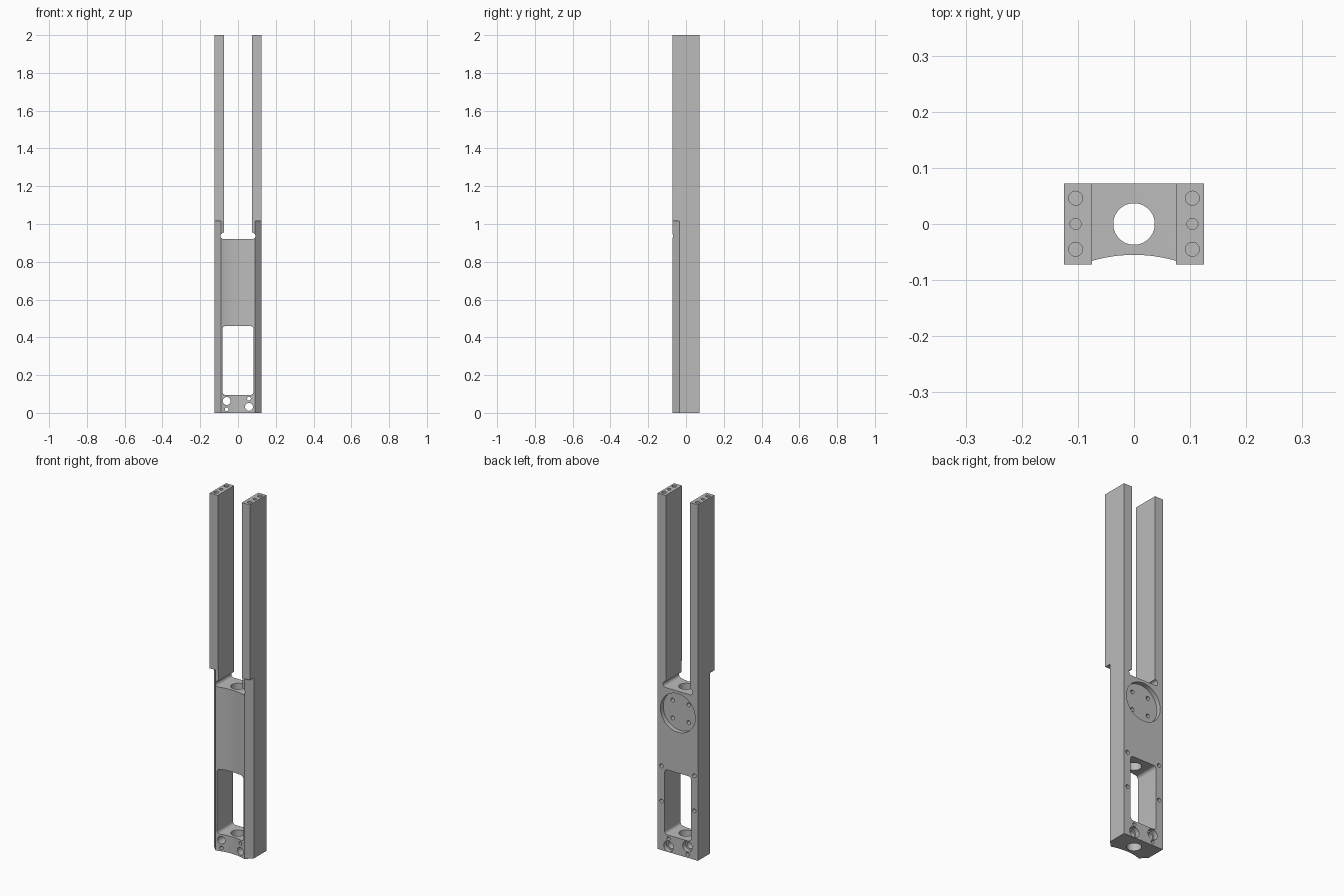
import bpy, bmesh, math

if "Cube" in bpy.data.objects:
    bpy.data.objects.remove(bpy.data.objects["Cube"], do_unlink=True)

HALF_W, HALF_D = 0.125, 0.0725

metal = bpy.data.materials.new("grey metal")
metal.use_nodes = True
GREY = (0.5, 0.5, 0.5, 1)
metal.diffuse_color = GREY
metal.node_tree.nodes["Principled BSDF"].inputs["Base Color"].default_value = GREY


def prism(name, points, axis, lo, hi):
    """Extrude an outline along z (outline in x, y) or along y (outline in x, z)."""
    def place(a, b, h):
        return (a, b, h) if axis == "z" else (a, h, b)
    bm = bmesh.new()
    low = [bm.verts.new(place(a, b, lo)) for a, b in points]
    high = [bm.verts.new(place(a, b, hi)) for a, b in points]
    bm.faces.new(low)
    bm.faces.new(high)
    n = len(points)
    for i in range(n):
        j = (i + 1) % n
        bm.faces.new((low[i], low[j], high[j], high[i]))
    bmesh.ops.recalc_face_normals(bm, faces=bm.faces)
    mesh = bpy.data.meshes.new(name)
    bm.to_mesh(mesh)
    bm.free()
    mesh.materials.append(metal)
    obj = bpy.data.objects.new(name, mesh)
    bpy.context.collection.objects.link(obj)
    return obj


def rect(x0, x1, y0, y1):
    return [(x0, y0), (x1, y0), (x1, y1), (x0, y1)]


def rounded(x0, x1, y0, y1, r, steps=8):
    pts = []
    corners = [(x1 - r, y1 - r), (x0 + r, y1 - r), (x0 + r, y0 + r), (x1 - r, y0 + r)]
    for q, (cx, cy) in enumerate(corners):
        for s in range(steps + 1):
            t = (q + s / steps) * math.pi / 2
            pts.append((cx + r * math.cos(t), cy + r * math.sin(t)))
    return pts


def circle(cx, cy, r, n=24):
    return [(cx + r * math.cos(2 * math.pi * i / n),
             cy + r * math.sin(2 * math.pi * i / n)) for i in range(n)]


body = prism("fork_frame", rect(-HALF_W, HALF_W, -HALF_D, HALF_D), "z", 0, 2)


def cut(points, axis, lo, hi):
    cutter = prism("cutter", points, axis, lo, hi)
    cutter.hide_render = True
    mod = body.modifiers.new("cut", "BOOLEAN")
    mod.operation = "DIFFERENCE"
    mod.solver = "EXACT"
    mod.object = cutter
    bpy.context.view_layer.objects.active = body
    bpy.ops.object.modifier_apply(modifier=mod.name)
    bpy.data.objects.remove(cutter, do_unlink=True)


# Lower front: hollow curved face between two chamfered corners
EDGE, SAG = 0.09, 0.0155
radius = (EDGE ** 2 + SAG ** 2) / (2 * SAG)
sweep = math.asin(EDGE / radius)
front = []
for i in range(25):
    t = -sweep + 2 * sweep * i / 24
    front.append((radius * math.sin(t), -0.055 - radius * (1 - math.cos(t))))
front += [(0.135, -0.0255), (0.135, -0.2), (-0.135, -0.2), (-0.135, -0.0255)]
cut(front, "z", -0.1, 1.015)

# Slot between the two prongs, with rounded relief at its foot
cut(rect(-0.075, 0.075, 0.94, 2.1), "y", -0.2, 0.2)
cut(rounded(-0.092, 0.092, 0.92, 0.954, 0.0165), "y", -0.2, 0.2)

# Lower window
cut(rounded(-0.082, 0.082, 0.095, 0.46, 0.017), "y", -0.2, 0.2)

# Vertical bore
cut(circle(0, 0, 0.037, 48), "z", -0.1, 0.935)

# Round recess in the back with four screw holes
cut(circle(0, 0.797, 0.108, 64), "y", HALF_D - 0.025, 0.2)
for x in (-0.05, 0.05):
    for z in (0.747, 0.847):
        cut(circle(x, z, 0.011, 16), "y", 0.02, 0.1)

# Small screw holes beside the window
for x in (-0.102, 0.102):
    for z in (0.275, 0.472):
        cut(circle(x, z, 0.011, 16), "y", 0.03, 0.2)

# Foot: counterbored bolt holes and pin holes
for x, bolt_z, pin_z in ((-0.06, 0.063, 0.019), (0.058, 0.032, 0.076)):
    cut(circle(x, bolt_z, 0.021), "y", -0.2, 0.2)
    cut(circle(x, bolt_z, 0.03), "y", HALF_D - 0.025, 0.2)
    cut(circle(x, pin_z, 0.01, 16), "y", -0.2, 0.2)

# Holes in the prong ends
for x in (-0.104, 0.104):
    for y, r in ((-0.045, 0.0125), (0, 0.01), (0.046, 0.0125)):
        cut(circle(x, y, r, 20), "z", 1.9, 2.1)

bpy.ops.object.select_all(action="DESELECT")
body.select_set(True)
bpy.context.view_layer.objects.active = body
bpy.ops.object.shade_smooth_by_angle(angle=math.radians(30))
